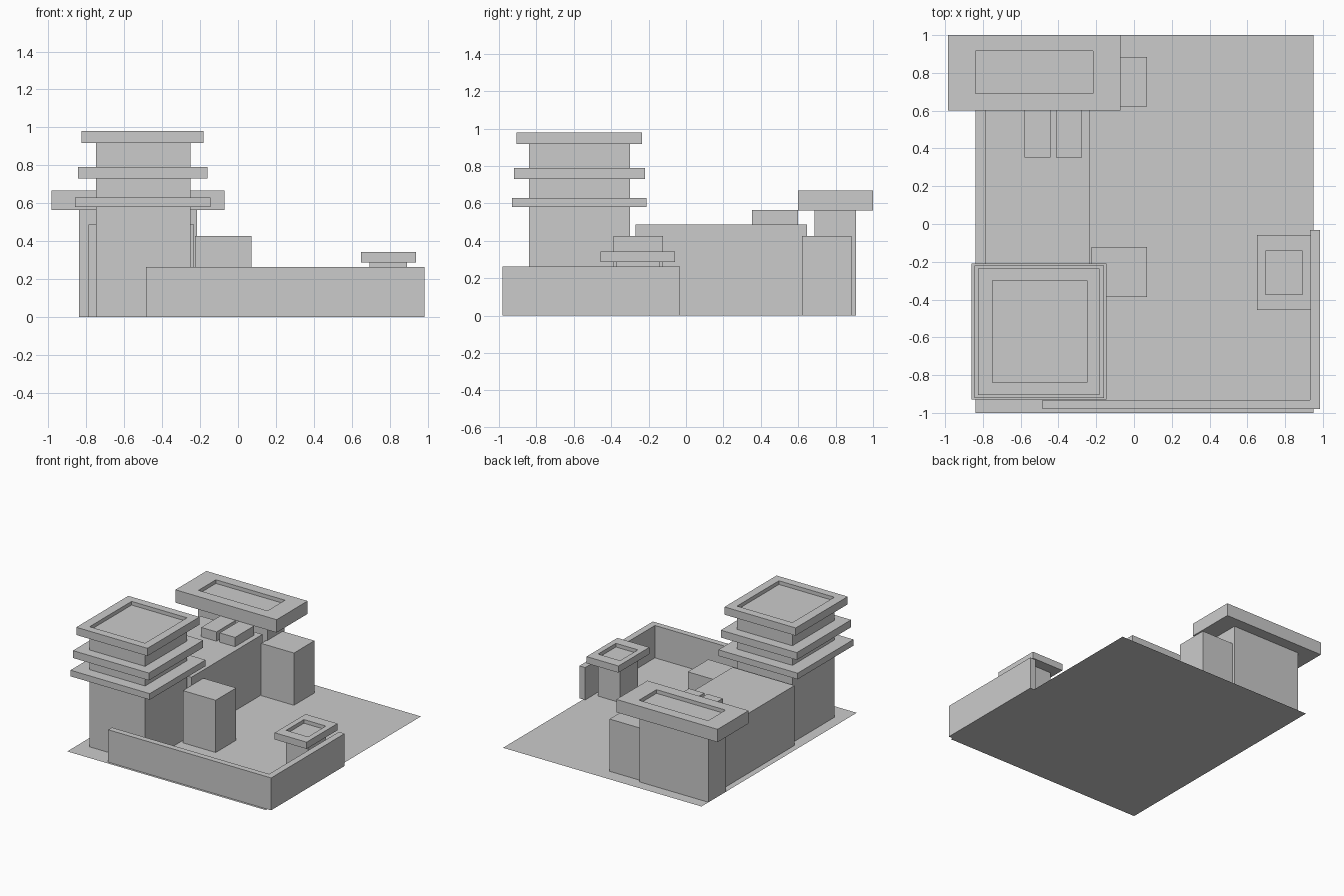
import bpy, bmesh

if "Cube" in bpy.data.objects:
    bpy.data.objects.remove(bpy.data.objects["Cube"])


def finish(name, bm):
    bmesh.ops.recalc_face_normals(bm, faces=bm.faces)
    mesh = bpy.data.meshes.new(name)
    bm.to_mesh(mesh)
    bm.free()
    obj = bpy.data.objects.new(name, mesh)
    bpy.context.collection.objects.link(obj)
    return obj


def box_bmesh(x, y, z):
    bm = bmesh.new()
    bmesh.ops.create_cube(bm, size=1)
    for v in bm.verts:
        for i, (lo, hi) in enumerate((x, y, z)):
            v.co[i] = hi if v.co[i] > 0 else lo
    bm.normal_update()
    return bm


def box(name, x, y, z):
    return finish(name, box_bmesh(x, y, z))


def rimmed_roof(name, x, y, z, inner_x, inner_y, depth):
    """Slab whose top is sunk inside a raised rim."""
    bm = box_bmesh(x, y, z)
    top = max(bm.faces, key=lambda f: f.calc_center_median().z)
    mx, my = sum(x) / 2, sum(y) / 2

    def place(level):
        for v in top.verts:
            v.co = (inner_x[v.co.x > mx], inner_y[v.co.y > my], level)

    bmesh.ops.inset_region(bm, faces=[top], thickness=0.01)
    place(z[1])
    bmesh.ops.inset_region(bm, faces=[top], thickness=0.005)
    place(z[1] - depth)
    return finish(name, bm)


# Ground sheet
bm = bmesh.new()
bm.faces.new([bm.verts.new(p) for p in
              ((-0.84, -1, 0), (0.95, -1, 0), (0.95, 1, 0), (-0.84, 1, 0))])
finish("ground_sheet", bm)

# Tower with two ledges and a rimmed roof
box("tower", (-0.75, -0.25), (-0.84, -0.30), (0, 0.93))
box("tower_lower_ledge", (-0.86, -0.145), (-0.93, -0.21), (0.58, 0.63))
box("tower_upper_ledge", (-0.845, -0.16), (-0.92, -0.22), (0.73, 0.79))
rimmed_roof("tower_roof", (-0.825, -0.183), (-0.905, -0.235), (0.917, 0.98),
            (-0.75, -0.25), (-0.84, -0.30), 0.03)

# Long middle hall with two roof vents
box("middle_hall", (-0.79, -0.232), (-0.27, 0.647), (0, 0.488))
for i, x in enumerate((-0.51, -0.343)):
    box(f"roof_vent_{i + 1}", (x - 0.069, x + 0.069), (0.353, 0.6), (0.48, 0.564))

# Rear block with overhanging rimmed roof
box("rear_block", (-0.84, -0.217), (0.687, 0.91), (0, 0.6))
rimmed_roof("rear_roof", (-0.985, -0.072), (0.6, 1.0), (0.563, 0.668),
            (-0.84, -0.217), (0.69, 0.915), 0.03)

# Matching side annexes
for name, y in (("front_annex", -0.255), ("rear_annex", 0.753)):
    box(name, (-0.226, 0.07), (y - 0.132, y + 0.132), (0, 0.426))

# L-shaped boundary wall
bm = bmesh.new()
outline = ((-0.485, -0.98), (0.985, -0.98), (0.985, -0.033),
           (0.933, -0.033), (0.933, -0.932), (-0.485, -0.932))
base = bm.faces.new([bm.verts.new((x, y, 0)) for x, y in outline])
ext = bmesh.ops.extrude_face_region(bm, geom=[base], use_keep_orig=True)
for v in ext["geom"]:
    if isinstance(v, bmesh.types.BMVert):
        v.co.z = 0.264
finish("boundary_wall", bm)

# Small gatehouse
box("gatehouse", (0.695, 0.893), (-0.372, -0.143), (0, 0.3))
rimmed_roof("gatehouse_roof", (0.65, 0.938), (-0.456, -0.058), (0.288, 0.343),
            (0.695, 0.893), (-0.372, -0.143), 0.03)
